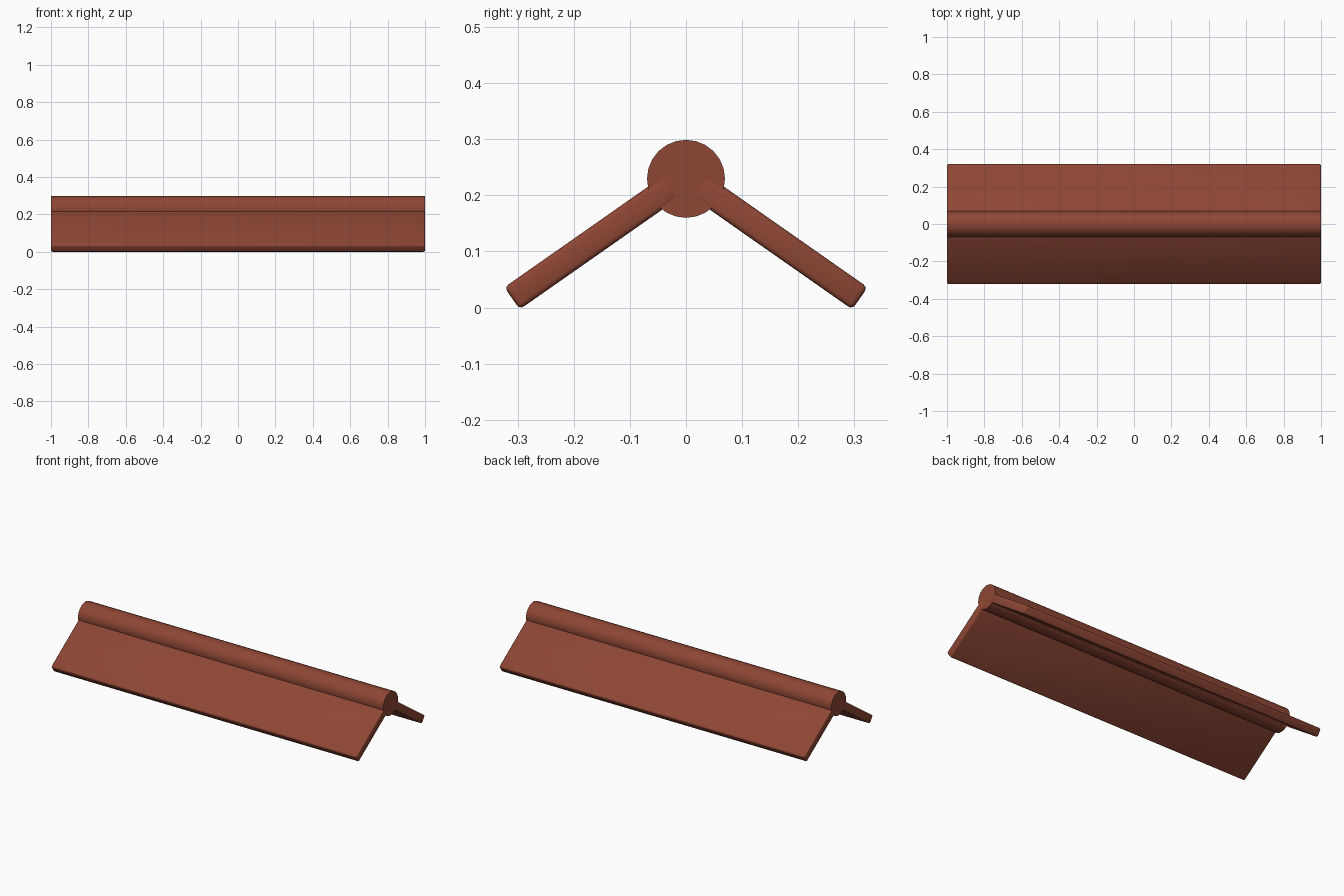
import bpy
from math import radians, pi, cos, sin

if "Cube" in bpy.data.objects:
    bpy.data.objects.remove(bpy.data.objects["Cube"])

clay = bpy.data.materials.new("red_clay")
clay.diffuse_color = (0.27, 0.062, 0.035, 1)
clay.use_nodes = True
clay.node_tree.nodes["Principled BSDF"].inputs["Base Color"].default_value = clay.diffuse_color

# Ridge roll: round bar along x
bpy.ops.mesh.primitive_cylinder_add(vertices=24, radius=0.0695, depth=1.998,
                                    location=(0, 0, 0.2295), rotation=(0, pi / 2, 0))
roll = bpy.context.object
roll.name = "ridge_roll"
roll.data.materials.append(clay)
bpy.ops.object.shade_smooth_by_angle(angle=radians(40))

# Sloping wings: one soft-edged board on each side of the roll
PITCH = radians(35)
LENGTH, THICK, EDGE = 0.35, 0.048, 0.009
END_Y, END_Z = 0.310, 0.0165          # middle of the outer edge


def wing(name, side):
    y = END_Y - cos(PITCH) * LENGTH / 2
    z = END_Z + sin(PITCH) * LENGTH / 2
    bpy.ops.mesh.primitive_cube_add(size=1, location=(0, side * y, z),
                                    rotation=(-side * PITCH, 0, 0))
    ob = bpy.context.object
    ob.name = name
    ob.scale = (2, LENGTH, THICK)
    bpy.ops.object.transform_apply(location=False, rotation=False, scale=True)
    ob.data.materials.append(clay)
    bevel = ob.modifiers.new("soft_edges", 'BEVEL')
    bevel.width = EDGE
    bevel.segments = 3
    bpy.ops.object.shade_smooth()


wing("front_wing", -1)
wing("back_wing", 1)
